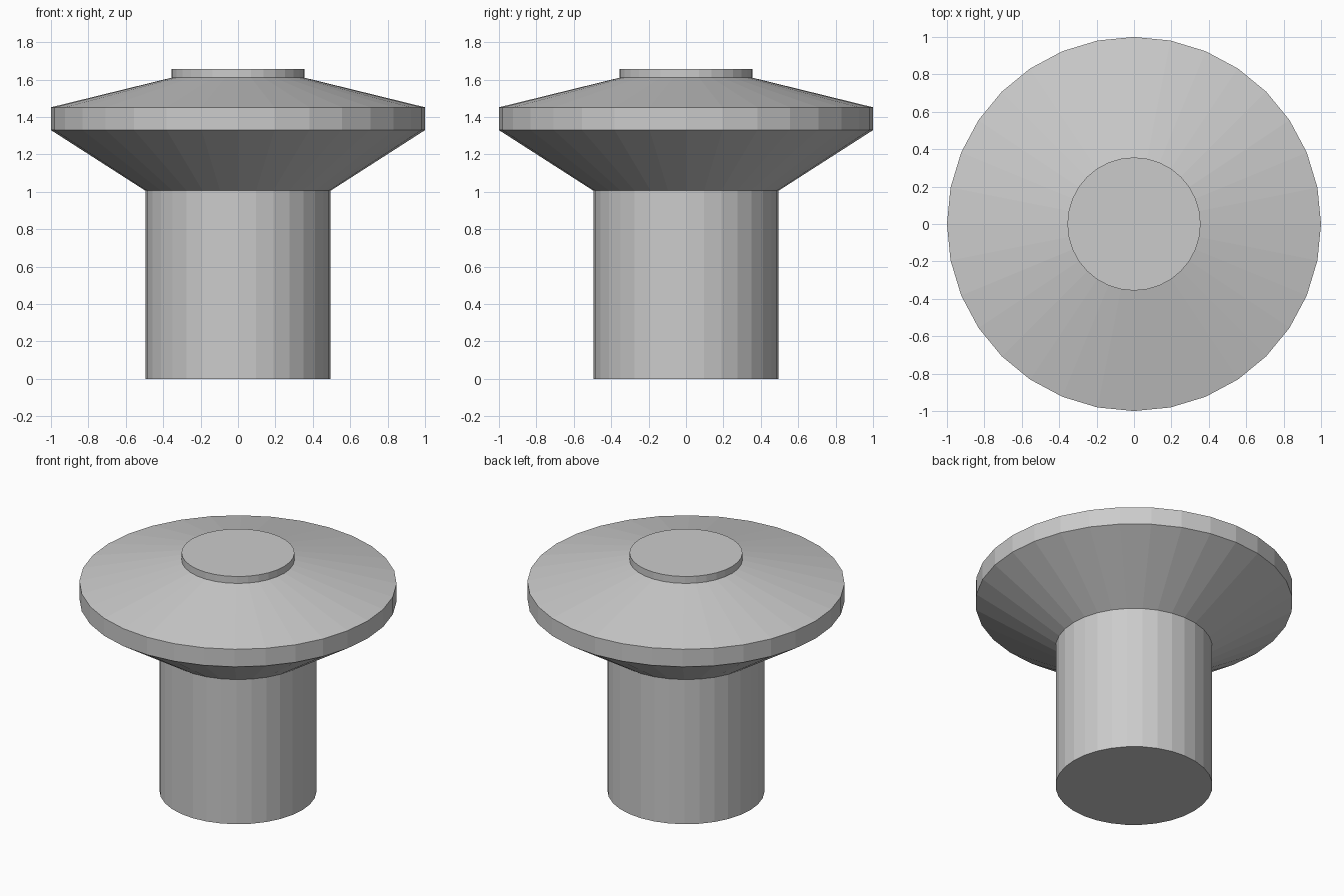
import bpy
import bmesh
from math import cos, sin, tau

cube = bpy.data.objects.get("Cube")
if cube:
    bpy.data.objects.remove(cube, do_unlink=True)

SIDES = 32

grey = bpy.data.materials.new("light_grey")
grey.use_nodes = True
colour = (0.6, 0.6, 0.6, 1.0)
grey.diffuse_color = colour
grey.node_tree.nodes["Principled BSDF"].inputs["Base Color"].default_value = colour


def turned_part(name, profile):
    """Flat-shaded solid turned around z from (radius, height) pairs, bottom to top."""
    bm = bmesh.new()
    rings = [[bm.verts.new((r * cos(tau * i / SIDES), r * sin(tau * i / SIDES), z))
              for i in range(SIDES)] for r, z in profile]
    for low, high in zip(rings, rings[1:]):
        for i in range(SIDES):
            j = (i + 1) % SIDES
            bm.faces.new((low[i], low[j], high[j], high[i]))
    bm.faces.new(rings[0][::-1])
    bm.faces.new(rings[-1])
    mesh = bpy.data.meshes.new(name)
    bm.to_mesh(mesh)
    bm.free()
    mesh.materials.append(grey)
    obj = bpy.data.objects.new(name, mesh)
    bpy.context.collection.objects.link(obj)
    return obj


# Stem, flared head and raised cap in one closed turned body
turned_part("knob", [
    (0.495, 0.0), (0.495, 1.006),   # stem
    (1.0, 1.33), (1.0, 1.452),      # underside flare and rim
    (0.356, 1.61), (0.356, 1.658),  # sloped top and cap
])
